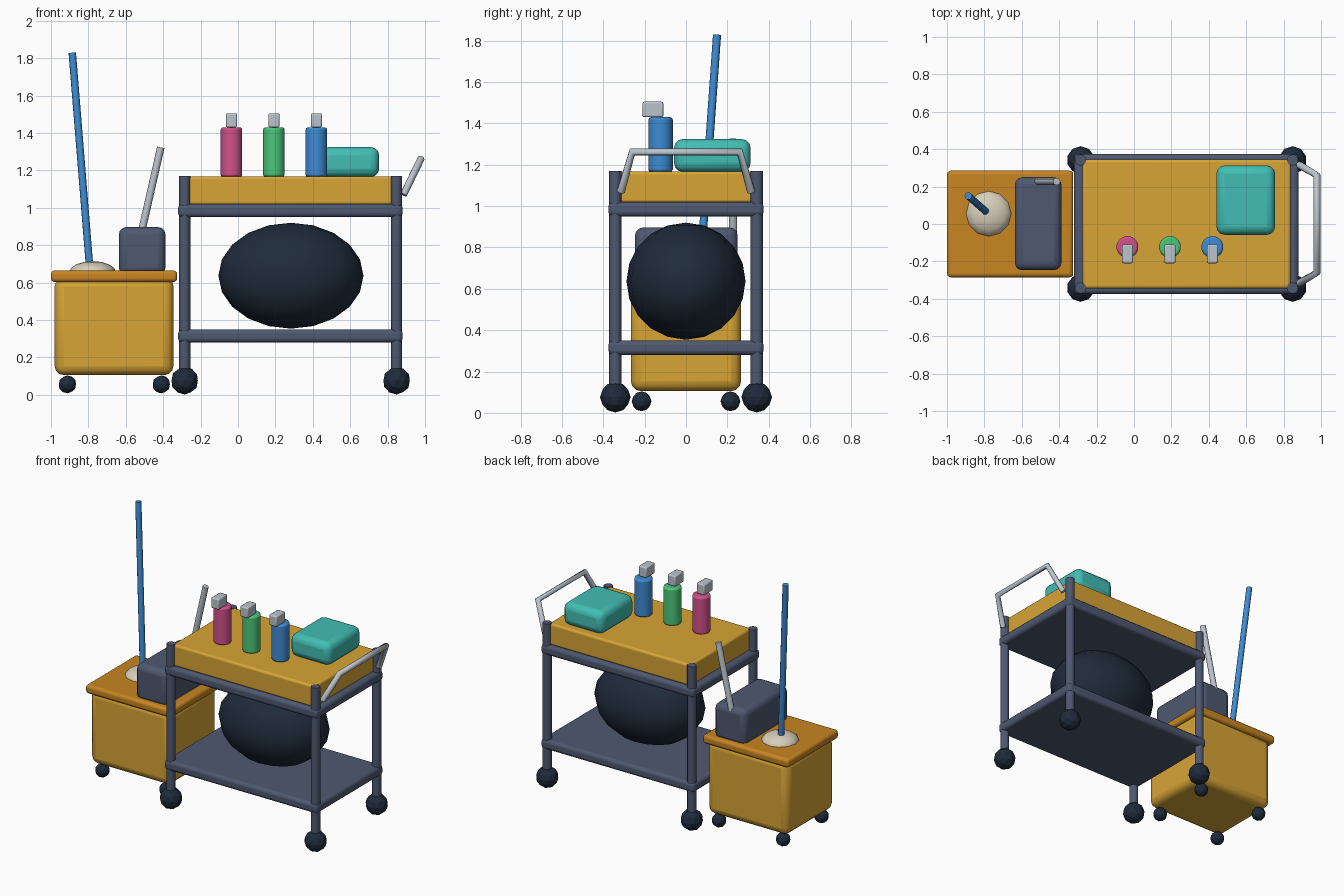
import bpy, math
from mathutils import Vector

if "Cube" in bpy.data.objects:
    bpy.data.objects.remove(bpy.data.objects["Cube"])


def colour(name, r, g, b):
    m = bpy.data.materials.new(name)
    lin = [((c / 255 + 0.055) / 1.055) ** 2.4 for c in (r, g, b)]
    m.diffuse_color = (*lin, 1)
    m.use_nodes = True
    m.node_tree.nodes["Principled BSDF"].inputs["Base Color"].default_value = m.diffuse_color
    return m


YELLOW = colour("yellow", 216, 165, 54)
AMBER = colour("amber", 200, 134, 34)
TEAL = colour("teal", 66, 190, 180)
PINK = colour("pink", 210, 82, 140)
GREEN = colour("green", 76, 198, 122)
BLUE = colour("blue", 62, 140, 212)
GREY = colour("light grey", 188, 196, 204)
CREAM = colour("cream", 216, 206, 186)
SLATE = colour("slate", 78, 88, 112)
NAVY = colour("navy", 31, 43, 59)


def finish(name, mat, bevel=0, segments=3, angle=40):
    o = bpy.context.object
    o.name = name
    o.data.materials.append(mat)
    if bevel:
        b = o.modifiers.new("rounding", 'BEVEL')
        b.width, b.segments = bevel, segments
        b.limit_method = 'ANGLE'
        b.angle_limit = math.radians(50)
    if angle:
        bpy.ops.object.shade_smooth_by_angle(angle=math.radians(angle))
    return o


def box(name, mat, lo, hi, bevel=0.01, segments=3):
    lo, hi = Vector(lo), Vector(hi)
    bpy.ops.mesh.primitive_cube_add(size=1, location=(lo + hi) / 2)
    bpy.context.object.scale = hi - lo
    bpy.ops.object.transform_apply(location=False, rotation=False, scale=True)
    return finish(name, mat, bevel, segments)


def rod(name, mat, a, b, r, sides=10, bevel=0):
    a, b = Vector(a), Vector(b)
    bpy.ops.mesh.primitive_cylinder_add(vertices=sides, radius=r, depth=(b - a).length,
                                        location=(a + b) / 2)
    bpy.context.object.rotation_euler = (b - a).to_track_quat('Z', 'Y').to_euler()
    return finish(name, mat, bevel, 2, 50)


def ball(name, mat, loc, r):
    bpy.ops.mesh.primitive_ico_sphere_add(subdivisions=2, radius=r, location=loc)
    return finish(name, mat, angle=0)


def blob(name, mat, loc, radii, segs, rings):
    bpy.ops.mesh.primitive_uv_sphere_add(segments=segs, ring_count=rings, radius=1, location=loc)
    bpy.context.object.scale = radii
    bpy.ops.object.transform_apply(location=False, rotation=False, scale=True)
    return finish(name, mat, angle=60)


# Cart frame: four posts on ball wheels
for x in (-0.285, 0.848):
    for y in (-0.342, 0.342):
        rod("cart_post", SLATE, (x, y, 0.08), (x, y, 1.17), 0.03, 12)
        ball("cart_wheel", NAVY, (x, y, 0.076), 0.074)

# Shelves and the tray on top
for z, name in ((0.28, "lower_shelf"), (0.95, "upper_shelf")):
    box(name, SLATE, (-0.32, -0.375, z), (0.88, 0.375, z + 0.07), 0.022)
box("top_tray", YELLOW, (-0.275, -0.345, 1.015), (0.838, 0.345, 1.168), 0.015)

# Refuse bag between the shelves
blob("refuse_bag", NAVY, (0.283, 0, 0.637), (0.388, 0.288, 0.283), 16, 10)

# Push handle: one bent tube
curve = bpy.data.curves.new("push_handle", 'CURVE')
curve.dimensions = '3D'
curve.bevel_depth = 0.02
curve.bevel_resolution = 2
curve.use_fill_caps = True
path = curve.splines.new('POLY')
path.points.add(3)
for p, co in zip(path.points, ((0.885, -0.315, 1.07), (0.978, -0.26, 1.262),
                               (0.978, 0.26, 1.262), (0.885, 0.315, 1.07))):
    p.co = (*co, 1)
curve.materials.append(GREY)
bpy.context.collection.objects.link(bpy.data.objects.new("push_handle", curve))

# Spray bottles
for x, mat in ((-0.035, PINK), (0.192, GREEN), (0.419, BLUE)):
    rod("bottle", mat, (x, -0.123, 1.165), (x, -0.123, 1.43), 0.059, 14, 0.012)
    box("bottle_nozzle", GREY, (x - 0.03, -0.21, 1.43), (x + 0.03, -0.11, 1.505), 0.008, 2)

# Folded towels
box("towel_stack", TEAL, (0.44, -0.058, 1.165), (0.755, 0.313, 1.325), 0.045)

# Mop bucket, lid and castors
box("bucket", YELLOW, (-0.98, -0.267, 0.105), (-0.345, 0.267, 0.63), 0.05)
box("bucket_lid", AMBER, (-1.0, -0.285, 0.603), (-0.325, 0.285, 0.665), 0.02)
for x in (-0.912, -0.41):
    for y in (-0.215, 0.215):
        ball("bucket_castor", NAVY, (x, y, 0.056), 0.048)

# Wringer with lever
box("wringer", SLATE, (-0.637, -0.247, 0.64), (-0.388, 0.25, 0.897), 0.04)
rod("wringer_lever", GREY, (-0.525, 0.228, 0.83), (-0.413, 0.228, 1.323), 0.02)

# Mop
blob("mop_head", CREAM, (-0.777, 0.055, 0.655), (0.125, 0.125, 0.06), 12, 8)
rod("mop_handle", BLUE, (-0.793, 0.068, 0.68), (-0.886, 0.15, 1.828), 0.02)
